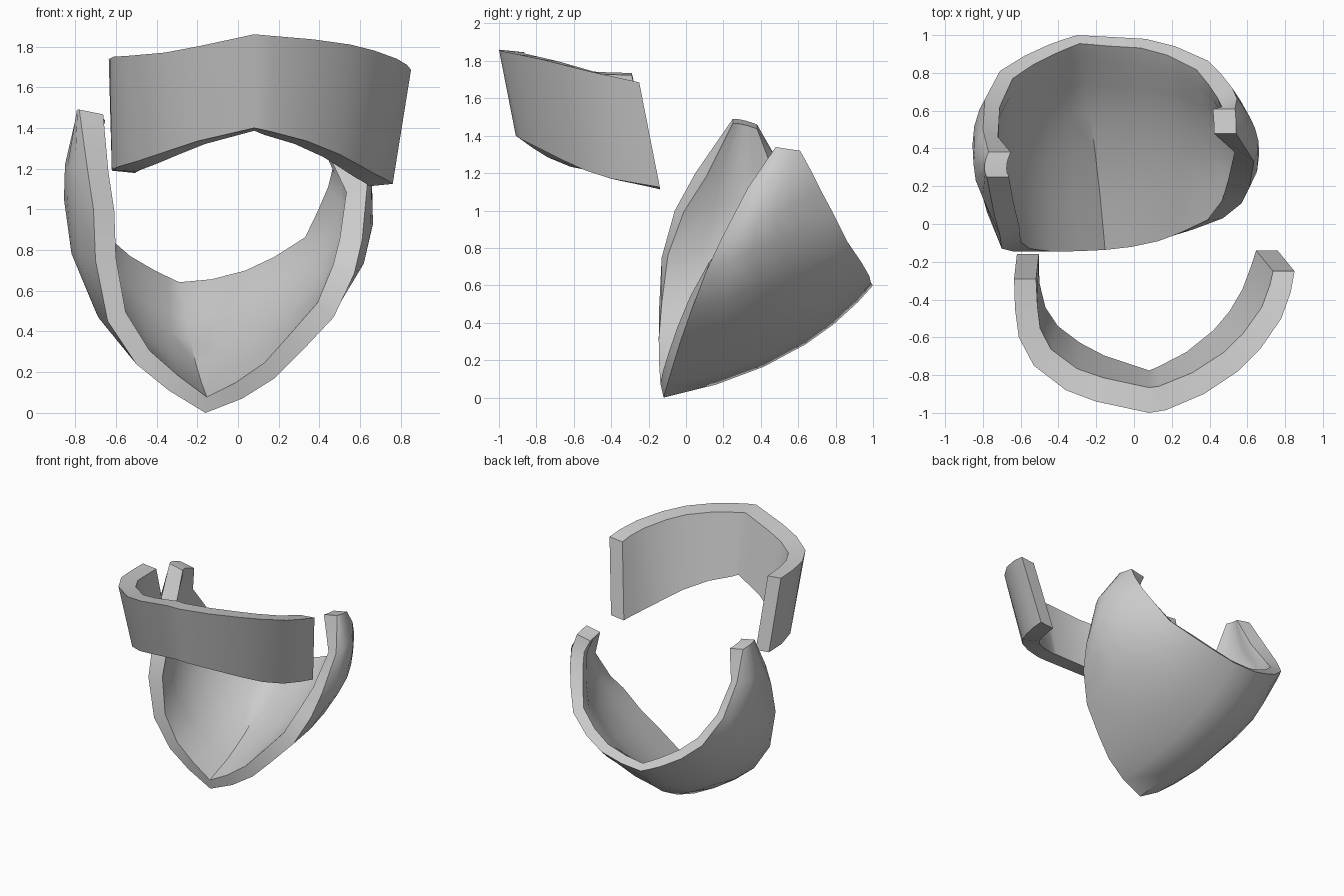
import bpy, bmesh
from mathutils import Vector

if "Cube" in bpy.data.objects:
    bpy.data.objects.remove(bpy.data.objects["Cube"])


def thick_sheet(name, rows, thickness, lift=0, flat=False):
    """Skin a grid of outer rows, then close it with an inward offset copy."""
    nr, nc = len(rows), len(rows[0])
    bm = bmesh.new()
    outer = [[bm.verts.new(p) for p in row] for row in rows]
    for r in range(nr - 1):
        for c in range(nc - 1):
            bm.faces.new((outer[r][c], outer[r][c + 1], outer[r + 1][c + 1], outer[r + 1][c]))
    bm.normal_update()
    inner = []
    for r, row in enumerate(outer):
        line = []
        for c, v in enumerate(row):
            n = v.normal.copy()
            if flat:
                n.z = lift
            if c in (0, nc - 1):  # end faces stay square to the side
                n = Vector((-1 if c == 0 else 1, 0, .2 if not flat else lift))
            line.append(v.co - n.normalized() * thickness(r, c))
        inner.append(line)
    inner = [[bm.verts.new(p) for p in line] for line in inner]
    for r in range(nr - 1):
        for c in range(nc - 1):
            bm.faces.new((inner[r][c], inner[r + 1][c], inner[r + 1][c + 1], inner[r][c + 1]))
    # rim walls around the boundary
    loop = ([(0, c) for c in range(nc)] + [(r, nc - 1) for r in range(1, nr)]
            + [(nr - 1, c) for c in range(nc - 2, -1, -1)] + [(r, 0) for r in range(nr - 2, 0, -1)])
    for (a, b), (c, d) in zip(loop, loop[1:] + loop[:1]):
        bm.faces.new((outer[c][d], outer[a][b], inner[a][b], inner[c][d]))
    bmesh.ops.recalc_face_normals(bm, faces=bm.faces)
    mesh = bpy.data.meshes.new(name)
    bm.to_mesh(mesh)
    bm.free()
    ob = bpy.data.objects.new(name, mesh)
    bpy.context.collection.objects.link(ob)
    bpy.ops.object.select_all(action='DESELECT')
    ob.select_set(True)
    bpy.context.view_layer.objects.active = ob
    bpy.ops.object.shade_smooth_by_angle(angle=0.75)
    return ob


# Curved upper band: outer top and bottom edges, left to right
band_top = [(-.635, -.29, 1.735), (-.63, -.45, 1.74), (-.61, -.6, 1.75), (-.53, -.75, 1.755),
            (-.36, -.88, 1.77), (-.2, -.94, 1.80), (.08, -1, 1.86), (.17, -.985, 1.852),
            (.37, -.9, 1.835), (.55, -.78, 1.81), (.67, -.66, 1.78), (.78, -.5, 1.74),
            (.83, -.36, 1.71), (.85, -.25, 1.685)]
band_bottom = [(-.62, -.16, 1.19), (-.62, -.32, 1.195), (-.585, -.48, 1.21), (-.5, -.62, 1.235),
               (-.35, -.74, 1.285), (-.2, -.82, 1.335), (.08, -.91, 1.4), (.17, -.88, 1.38),
               (.34, -.79, 1.335), (.5, -.66, 1.27), (.6, -.54, 1.215), (.68, -.4, 1.17),
               (.73, -.26, 1.145), (.76, -.14, 1.125)]
thick_sheet("upper_band", [band_bottom, band_top],
            lambda r, c: .135 - .003 * abs(c - 6), lift=.1, flat=True)

# Lower pointed shell: front edge, widest line and back edge, left tip to right tip
shell_front = [(-.78, .25, 1.49), (-.74, .05, 1.2), (-.71, -.06, 1.0), (-.70, -.13, .75),
               (-.64, -.145, .45), (-.5, -.145, .24), (-.34, -.135, .11), (-.16, -.12, 0),
               (.02, -.1, .07), (.18, -.07, .17), (.31, -.03, .3), (.47, .03, .47),
               (.57, .11, .68), (.61, .19, .85), (.635, .33, 1.12), (.54, .48, 1.34)]
shell_mid = [(-.79, .32, 1.48), (-.85, .32, 1.22), (-.855, .42, 1.05), (-.82, .44, .8),
             (-.69, .52, .56), (-.5, .58, .39), (-.37, .62, .33), (-.24, .64, .285),
             (-.08, .63, .32), (.1, .62, .39), (.28, .6, .49), (.48, .55, .66),
             (.61, .5, .85), (.645, .48, .98), (.64, .51, 1.17), (.54, .54, 1.33)]
shell_back = [(-.77, .38, 1.46), (-.8, .5, 1.25), (-.79, .66, 1.02), (-.71, .81, .84),
              (-.58, .89, .73), (-.45, .95, .66), (-.38, .975, .63), (-.3, 1.0, .6),
              (-.12, .99, .61), (.06, .98, .65), (.22, .94, .72), (.39, .865, .83),
              (.465, .79, .98), (.52, .72, 1.11), (.545, .665, 1.22), (.535, .61, 1.32)]


def across(t, m=.6):
    """Quadratic curve through front (t=0), mid (t=m) and back (t=1)."""
    wf, wm, wb = (t - m) * (t - 1) / m, t * (t - 1) / (m * (m - 1)), t * (t - m) / (1 - m)
    return [Vector(f) * wf + Vector(k) * wm + Vector(b) * wb
            for f, k, b in zip(shell_front, shell_mid, shell_back)]


# the back rim is thinner than the rest of the shell
thick_sheet("lower_shell", [across(t) for t in (1, .9, .75, .6, .4, .2, 0)],
            lambda r, c: (.08 + .04 * min(1, abs(c - 7) / 6)) * (.78 if r == 0 and 0 < c < 15 else 1))
